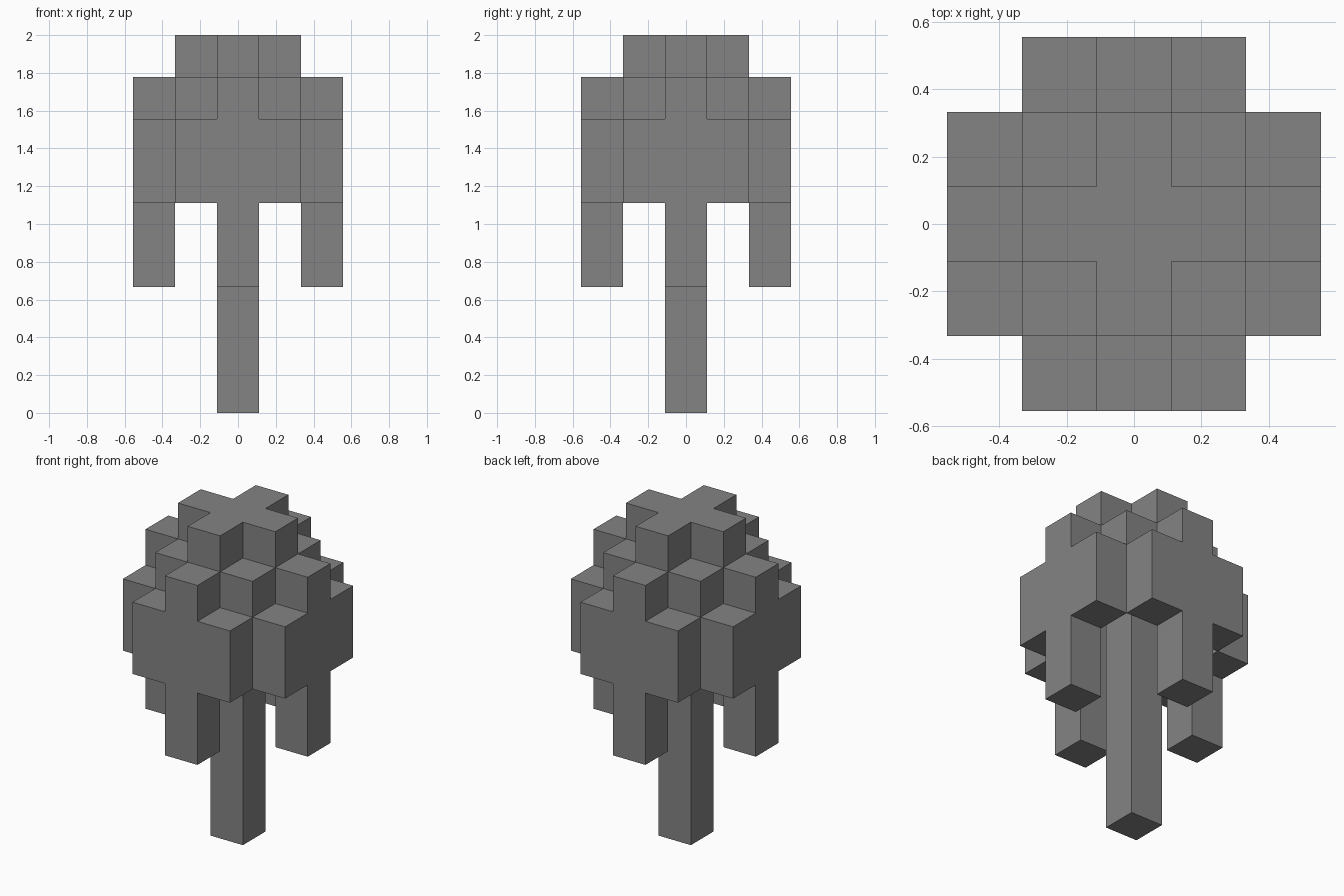
import bpy, bmesh, math
from mathutils import Vector

old = bpy.data.objects.get("Cube")
if old:
    bpy.data.objects.remove(old, do_unlink=True)

U = 2 / 9  # one block

grey = bpy.data.materials.new("plain grey")
grey.use_nodes = True
tone = (0.23, 0.23, 0.23, 1)
grey.diffuse_color = tone
grey.node_tree.nodes["Principled BSDF"].inputs["Base Color"].default_value = tone


def is_leaf(x, y, z):
    """Hollow, rounded block canopy, the same on all four sides."""
    near, far = sorted((abs(x), abs(y)))
    spoke = near == 0 and far == 2
    if z in (3, 4):                      # hanging tufts
        return spoke
    if z in (5, 6):                      # main walls
        return far == 2 and near <= 1
    if z == 7:                           # shoulders
        return spoke or near == far == 1
    return z == 8 and near + far <= 1    # crown


def is_trunk(x, y, z):
    return x == 0 and y == 0 and 0 <= z <= 7


def build_blocks(name, rule):
    """Mesh of the outer faces of every block the rule accepts."""
    bm = bmesh.new()
    axes = [Vector(a) for a in ((1, 0, 0), (0, 1, 0), (0, 0, 1))]
    span = range(-2, 3)
    for cell in ((x, y, z) for x in span for y in span for z in range(9)):
        if not rule(*cell):
            continue
        centre = Vector(cell) + axes[2] / 2
        for i in range(3):
            for side in (1, -1):
                n = axes[i] * side
                if rule(*(round(c) for c in Vector(cell) + n)):
                    continue
                a, b = axes[(i + 1) % 3], axes[(i + 2) % 3] * side
                corners = (a + b, b - a, -a - b, a - b)
                bm.faces.new([bm.verts.new((centre + (n + c) / 2) * U)
                              for c in corners])
    bmesh.ops.remove_doubles(bm, verts=bm.verts, dist=U / 100)
    bmesh.ops.dissolve_limit(bm, angle_limit=math.radians(1),
                             verts=bm.verts, edges=bm.edges)
    mesh = bpy.data.meshes.new(name)
    bm.to_mesh(mesh)
    bm.free()
    mesh.materials.append(grey)
    obj = bpy.data.objects.new(name, mesh)
    bpy.context.collection.objects.link(obj)
    return obj


build_blocks("leaf_canopy", is_leaf)
build_blocks("trunk", is_trunk)
